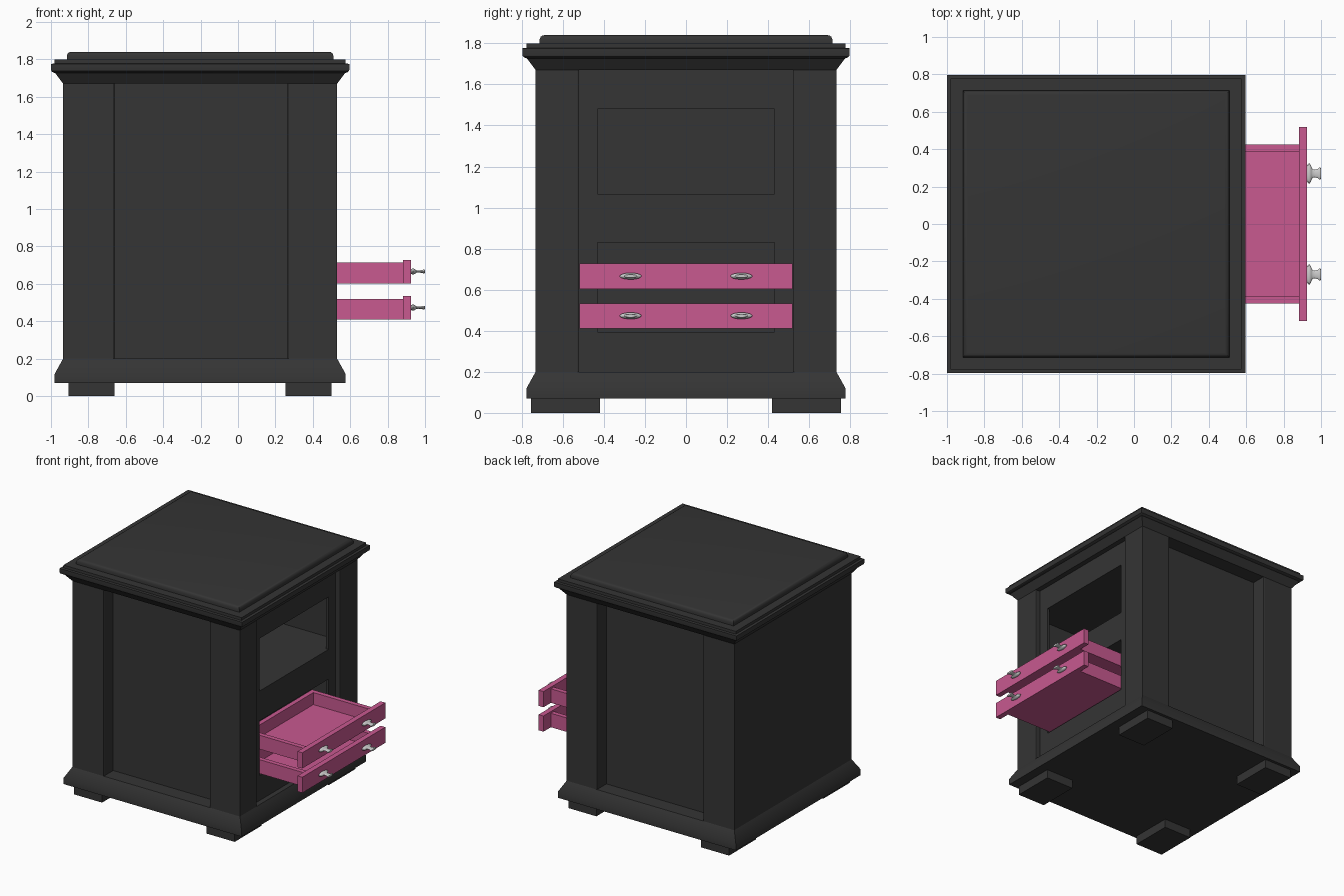
import bpy, bmesh, math
from mathutils import Matrix, Vector

if "Cube" in bpy.data.objects:
    bpy.data.objects.remove(bpy.data.objects["Cube"])

CX, HALF = -0.2025, 0.7325          # cabinet centre in x, half width of the square body


def material(name, rgb):
    m = bpy.data.materials.new(name)
    m.diffuse_color = (*rgb, 1)
    m.use_nodes = True
    m.node_tree.nodes["Principled BSDF"].inputs["Base Color"].default_value = m.diffuse_color
    return m


DARK = material("black_paint", (0.035, 0.035, 0.035))
PINK = material("pink_paint", (0.58, 0.1, 0.28))


def finish(bm, name, mat=None, smooth=False):
    bmesh.ops.recalc_face_normals(bm, faces=bm.faces)
    me = bpy.data.meshes.new(name)
    bm.to_mesh(me)
    bm.free()
    ob = bpy.data.objects.new(name, me)
    bpy.context.collection.objects.link(ob)
    if mat:
        me.materials.append(mat)
    if smooth:
        bpy.ops.object.select_all(action='DESELECT')
        ob.select_set(True)
        bpy.context.view_layer.objects.active = ob
        bpy.ops.object.shade_smooth_by_angle(angle=math.radians(35))
    return ob


def add_box(bm, x, y, z):
    size = [b - a for a, b in (x, y, z)]
    mid = [(a + b) / 2 for a, b in (x, y, z)]
    bmesh.ops.create_cube(bm, size=1, matrix=Matrix.Translation(mid) @ Matrix.Diagonal((*size, 1)))


def box(name, x, y, z, mat=None):
    bm = bmesh.new()
    add_box(bm, x, y, z)
    return finish(bm, name, mat)


def square_loft(name, profile, mat):
    """Sweep a (half width, height) profile around a square and cap both ends."""
    bm = bmesh.new()
    rings = [[bm.verts.new((CX + sx * h, sy * h, z)) for sx, sy in ((-1, -1), (1, -1), (1, 1), (-1, 1))]
             for h, z in profile]
    for a, b in zip(rings, rings[1:]):
        for i in range(4):
            j = (i + 1) % 4
            bm.faces.new((a[i], a[j], b[j], b[i]))
    bm.faces.new(rings[0][::-1])
    bm.faces.new(rings[-1])
    return finish(bm, name, mat, smooth=True)


# Feet
for sx, end in ((-1, "back"), (1, "front")):
    for sy, side in ((-1, "left"), (1, "right")):
        box(f"foot_{end}_{side}", sorted((CX + sx * 0.457, CX + sx * 0.7025)),
            sorted((sy * 0.42, sy * 0.755)), (0, 0.07), DARK)

# Base moulding, crown moulding and top slab
square_loft("base_moulding", [(0.778, 0.07), (0.778, 0.118), (HALF, 0.2)], DARK)
square_loft("crown_moulding", [(HALF, 1.67), (0.775, 1.727), (0.785, 1.73), (0.795, 1.737), (0.7975, 1.745),
                               (0.7975, 1.776), (0.778, 1.778), (0.778, 1.8)], DARK)
square_loft("top_slab", [(0.7125, 1.8), (0.7125, 1.82), (0.708, 1.832), (0.7, 1.838), (0.688, 1.84)], DARK)

# Carcass: solid block with side recesses, front recess and two open compartments
FRONT = CX + HALF
PLATE = FRONT - 0.04
carcass = box("carcass", (CX - HALF, FRONT), (-HALF, HALF), (0.2, 1.67), DARK)
cuts = [((-0.66, 0.265), (-0.9, -0.615), (0.1, 1.8)),
        ((-0.66, 0.265), (0.615, 0.9), (0.1, 1.8)),
        ((PLATE, 0.7), (-0.52, 0.52), (0.1, 1.8))]
for z in ((1.065, 1.48), (0.395, 0.83)):
    cuts.append(((-0.04, PLATE - 0.02), (-0.6, 0.6), z))      # hollow behind the face plate
    cuts.append(((PLATE - 0.04, 0.6), (-0.43, 0.43), z))      # opening in the face plate
bpy.context.view_layer.objects.active = carcass
for c in cuts:
    cutter = box("cutter", *c)
    cutter.hide_render = True
    mod = carcass.modifiers.new("cut", 'BOOLEAN')
    mod.operation, mod.solver, mod.object = 'DIFFERENCE', 'EXACT', cutter
    bpy.ops.object.modifier_apply(modifier=mod.name)
    bpy.data.objects.remove(cutter)

# Small round-over on the long edges of the posts beside each recess
bm = bmesh.new()
bm.from_mesh(carcass.data)
edges = []
for e in bm.edges:
    a, b = e.verts
    if abs(a.co.z - b.co.z) > 1.4:
        side = abs(abs(a.co.y) - HALF) < 1e-3 and -0.7 < a.co.x < 0.3
        face = abs(a.co.x - FRONT) < 1e-3 and abs(a.co.y) < 0.6
        if side or face:
            edges.append(e)
bmesh.ops.bevel(bm, geom=edges, offset=0.008, segments=2, profile=0.5, affect='EDGES')
bm.to_mesh(carcass.data)
bm.free()


# Drawers with open boxes, front boards and flattened knobs
KNOB = [(0, 0), (0.04, 0), (0.052, 0.006), (0.053, 0.014), (0.045, 0.02), (0.034, 0.024), (0.022, 0.03),
        (0.02, 0.042), (0.024, 0.056), (0.033, 0.066), (0.033, 0.071), (0.026, 0.075), (0, 0.075)]


def knob(name, y, z):
    bm = bmesh.new()
    vs = [bm.verts.new((d, r, 0)) for r, d in KNOB]
    es = [bm.edges.new(p) for p in zip(vs, vs[1:])]
    bmesh.ops.spin(bm, geom=vs + es, cent=(0, 0, 0), axis=(1, 0, 0), angle=math.tau, steps=24)
    bmesh.ops.remove_doubles(bm, verts=bm.verts, dist=1e-5)
    bmesh.ops.scale(bm, verts=bm.verts, vec=(1, 1, 0.3))
    bmesh.ops.translate(bm, verts=bm.verts, vec=Vector((0.925, y, z)))
    finish(bm, name, smooth=True)


for label, z in (("lower", 0.41), ("upper", 0.603)):
    bm = bmesh.new()
    top = z + 0.11
    add_box(bm, (0.35, 0.885), (-0.425, -0.388), (z, top))
    add_box(bm, (0.35, 0.885), (0.388, 0.425), (z, top))
    add_box(bm, (0.35, 0.387), (-0.388, 0.388), (z, top))
    add_box(bm, (0.387, 0.885), (-0.388, 0.388), (z, z + 0.015))
    finish(bm, f"{label}_drawer_box", PINK)
    box(f"{label}_drawer_front", (0.883, 0.925), (-0.518, 0.518), (z, z + 0.124), PINK)
    for y, side in ((-0.27, "left"), (0.27, "right")):
        knob(f"{label}_knob_{side}", y, z + 0.063)
